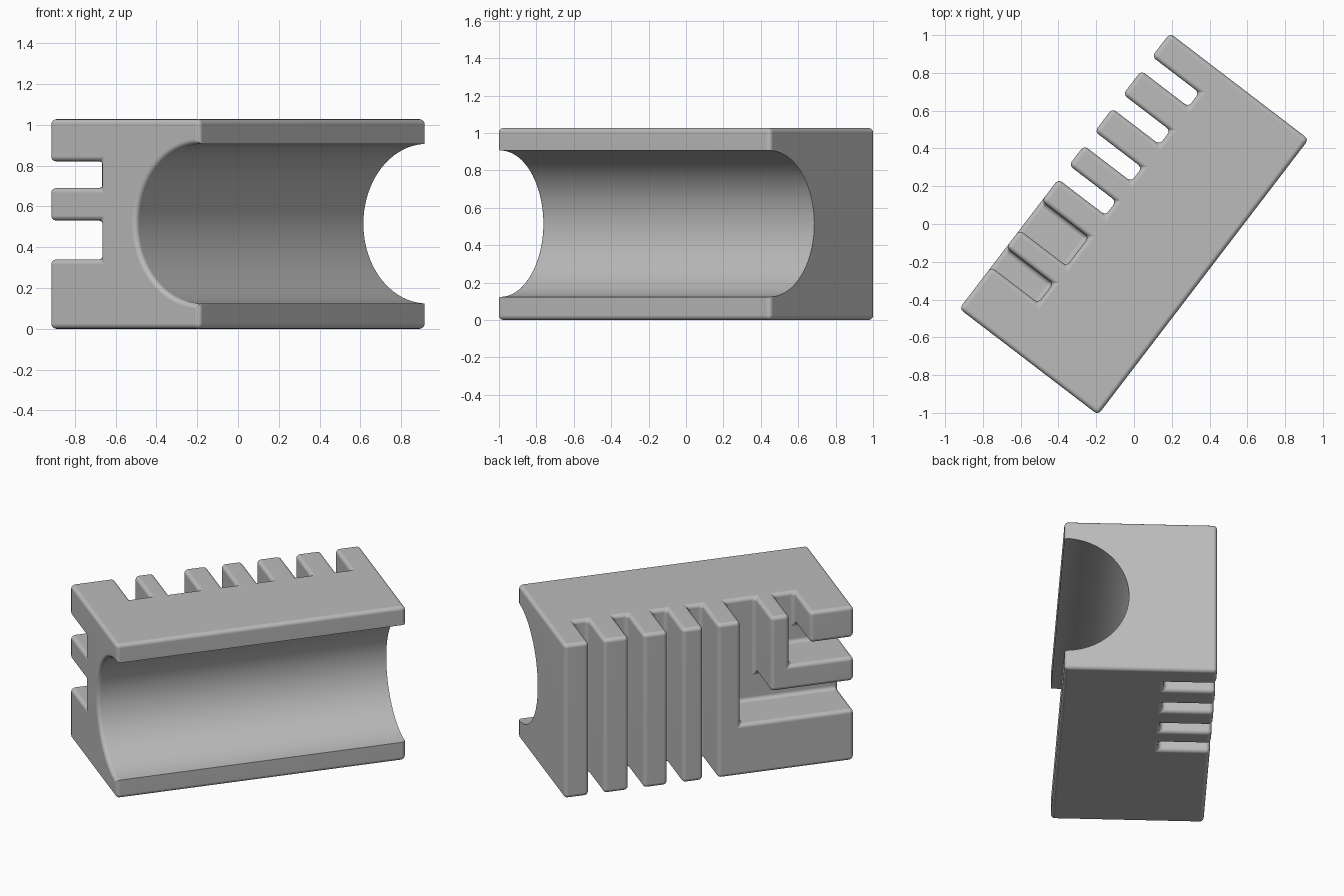
import bpy, bmesh, math
from mathutils import Vector

if "Cube" in bpy.data.objects:
    bpy.data.objects.remove(bpy.data.objects["Cube"])

L, W, H = 1.836, 0.925, 1.027     # length, depth, height
R, MID = 0.391, 0.515             # bore radius and height of its axis
FLOOR = 0.148                     # depth position of the groove floors
FILLET = 0.025
FRONT, BACK, END = -W / 2, W / 2, L / 2

grey = bpy.data.materials.new("plain grey")
grey.diffuse_color = (0.5, 0.5, 0.5, 1)
grey.use_nodes = True
grey.node_tree.nodes["Principled BSDF"].inputs["Base Color"].default_value = grey.diffuse_color


def prism(name, points, axis):
    """Closed solid from a loop of 3D points swept along a vector."""
    bm = bmesh.new()
    face = bm.faces.new([bm.verts.new(p) for p in points])
    new = bmesh.ops.extrude_face_region(bm, geom=[face])["geom"]
    bmesh.ops.translate(bm, vec=Vector(axis),
                        verts=[v for v in new if isinstance(v, bmesh.types.BMVert)])
    bmesh.ops.recalc_face_normals(bm, faces=bm.faces[:])
    mesh = bpy.data.meshes.new(name)
    bm.to_mesh(mesh)
    bm.free()
    obj = bpy.data.objects.new(name, mesh)
    bpy.context.collection.objects.link(obj)
    return obj


# block with a half-round bore along its front
steps = 40
arc = [(FRONT + R * math.sin(math.pi * i / steps),
        MID + R * math.cos(math.pi * i / steps)) for i in range(steps + 1)]
arc[0], arc[-1] = (FRONT, MID + R), (FRONT, MID - R)
profile = [(FRONT, 0), (BACK, 0), (BACK, H), (FRONT, H)] + arc
block = prism("grooved_block", [(-END, y, z) for y, z in profile], (L, 0, 0))
block.data.materials.append(grey)

# four straight grooves through the full height of the back
grooves = []
for a, b in [(0.668, 0.762), (0.416, 0.510), (0.169, 0.263), (-0.055, 0.038)]:
    grooves.append([(a, -0.2), (b, -0.2), (b, H + 0.2), (a, H + 0.2)])

# two L-shaped grooves running from the top round to the end
for a, b, low, high in [(-0.393, -0.200, 0.34, 0.53), (-0.640, -0.510, 0.69, 0.82)]:
    grooves.append([(-END - 0.2, low), (b, low), (b, H + 0.2), (a, H + 0.2),
                    (a, high), (-END - 0.2, high)])

bpy.context.view_layer.objects.active = block
for loop in grooves:
    cutter = prism("groove_cutter", [(x, FLOOR, z) for x, z in loop], (0, 0.6, 0))
    cutter.hide_render = True
    mod = block.modifiers.new("groove", 'BOOLEAN')
    mod.operation, mod.solver, mod.object = 'DIFFERENCE', 'EXACT', cutter
    bpy.ops.object.modifier_apply(modifier=mod.name)
    bpy.data.objects.remove(cutter)

# round every edge except the bore's lips and its open end
bm = bmesh.new()
bm.from_mesh(block.data)
bmesh.ops.remove_doubles(bm, verts=bm.verts[:], dist=1e-5)
bmesh.ops.dissolve_limit(bm, angle_limit=0.01, verts=bm.verts[:], edges=bm.edges[:])


def on_bore(v):
    return abs(math.hypot(v.co.y - FRONT, v.co.z - MID) - R) < 1e-3


def rounded(e):
    if len(e.link_faces) != 2 or e.calc_face_angle(0) < 0.6:
        return False
    if all(on_bore(v) for v in e.verts):
        return all(v.co.x < -END + 1e-3 for v in e.verts)
    return True


bmesh.ops.bevel(bm, geom=[e for e in bm.edges if rounded(e)], offset=FILLET,
                offset_type='OFFSET', segments=4, profile=0.5,
                affect='EDGES', clamp_overlap=False)
bmesh.ops.recalc_face_normals(bm, faces=bm.faces[:])
for f in bm.faces:
    f.material_index = 0
bm.to_mesh(block.data)
bm.free()

# smooth shading with flat broad faces, then turn into place
block.select_set(True)
bpy.ops.object.shade_smooth_by_angle(angle=math.radians(35))
weighted = block.modifiers.new("flat_faces", 'WEIGHTED_NORMAL')
weighted.keep_sharp = True
block.rotation_euler.z = math.radians(52.6)
